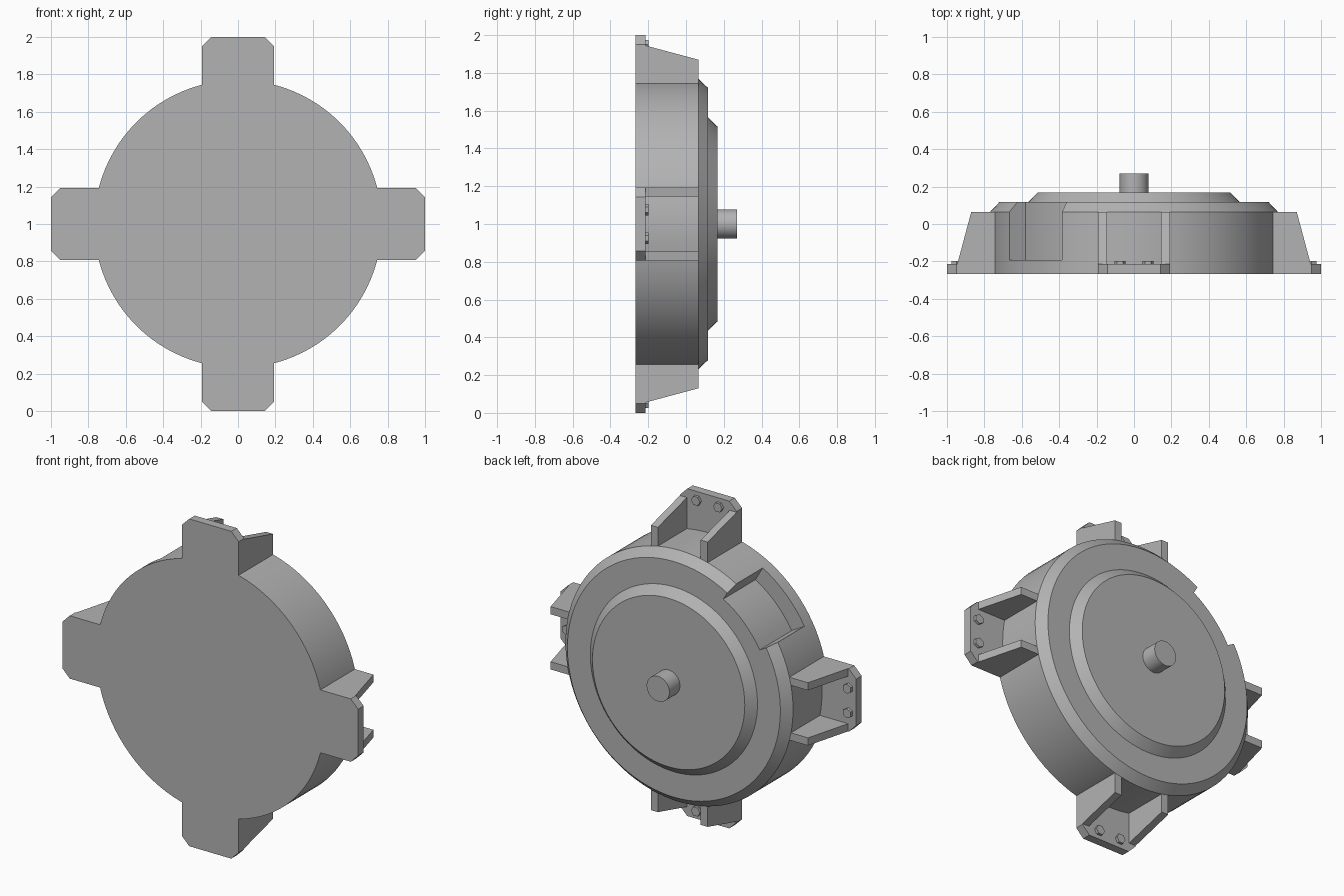
import bpy, bmesh
from math import sin, cos, pi, radians
from mathutils import Matrix

if "Cube" in bpy.data.objects:
    bpy.data.objects.remove(bpy.data.objects["Cube"])

SEG = 96
FRONT, PLATE_BACK, RIM = -0.268, -0.215, 0.065
BODY_R = 0.769
CENTRE = Matrix.Translation((0, 0, 1))

grey = bpy.data.materials.new("plain grey")
grey.use_nodes = True
colour = (0.45, 0.45, 0.45, 1)
grey.diffuse_color = colour
grey.node_tree.nodes["Principled BSDF"].inputs["Base Color"].default_value = colour


def arc(radius, start, end, steps):
    """Points (x, z) along an arc, angles in degrees."""
    angles = [radians(start + (end - start) * i / steps) for i in range(steps + 1)]
    return [(radius * cos(a), radius * sin(a)) for a in angles]


def loft(name, rings, matrix=Matrix()):
    """Closed solid through a stack of equal-length 3D rings."""
    bm = bmesh.new()
    loops = [[bm.verts.new(p) for p in ring] for ring in rings]
    n = len(loops[0])
    for low, high in zip(loops, loops[1:]):
        for i in range(n):
            j = (i + 1) % n
            bm.faces.new((low[i], low[j], high[j], high[i]))
    bm.faces.new(loops[0])
    bm.faces.new(loops[-1])
    bm.transform(CENTRE @ matrix)
    bmesh.ops.recalc_face_normals(bm, faces=bm.faces)
    mesh = bpy.data.meshes.new(name)
    bm.to_mesh(mesh)
    bm.free()
    mesh.materials.append(grey)
    obj = bpy.data.objects.new(name, mesh)
    bpy.context.collection.objects.link(obj)
    return obj


def prism(name, outline, y0, y1, matrix=Matrix()):
    return loft(name, [[(x, y, z) for x, z in outline] for y in (y0, y1)], matrix)


def turned(name, profile, segments=SEG):
    """Solid of revolution about the y axis from (radius, y) pairs."""
    return loft(name, [[(x, y, z) for x, z in arc(r, 0, 360, segments)[:-1]]
                       for r, y in profile])


def select(obj):
    bpy.ops.object.select_all(action='DESELECT')
    obj.select_set(True)
    bpy.context.view_layer.objects.active = obj


def combine(target, tool, operation):
    """Apply a boolean and discard the tool."""
    mod = target.modifiers.new("combine", 'BOOLEAN')
    mod.operation, mod.solver, mod.object = operation, 'EXACT', tool
    select(target)
    bpy.ops.object.modifier_apply(modifier=mod.name)
    bpy.data.objects.remove(tool)


def smooth(obj):
    select(obj)
    bpy.ops.object.shade_smooth_by_angle(angle=radians(25))


# Round housing with a bevelled back rim
housing = turned("housing", [(BODY_R, FRONT), (BODY_R, RIM), (0.72, 0.117)])

# Four mounting arms: chamfered plate, two sloping gussets, two hex bolts
plate = [(-0.192, 0.6), (0.192, 0.6), (0.192, 0.95), (0.142, 1),
         (-0.142, 1), (-0.192, 0.95)]
gusset = [(0.7, -0.24), (0.945, -0.24), (0.945, PLATE_BACK), (0.87, RIM), (0.7, RIM)]
for name, turn in (("top", 0), ("left", 90), ("bottom", 180), ("right", 270)):
    spin = Matrix.Rotation(radians(turn), 4, 'Y')
    combine(housing, prism("arm_plate", plate, FRONT, PLATE_BACK, spin), 'UNION')
    for side in (-1, 1):
        sides = [[(side * x, y, z) for z, y in gusset] for x in (0.145, 0.192)]
        combine(housing, loft("gusset", sides, spin), 'UNION')
        hexagon = [(x + side * 0.075, z + 0.949) for x, z in arc(0.03, 0, 360, 6)[:-1]]
        prism(f"{name}_bolt_{'a' if side < 0 else 'b'}", hexagon,
              PLATE_BACK - 0.01, -0.198, spin)

# Recess in the rim at the upper right
sector = arc(0.67, 120, 150, 8) + arc(0.9, 150, 120, 8)
combine(housing, prism("recess_cutter", sector, -0.192, 0.3), 'DIFFERENCE')
smooth(housing)

# Raised back cover and output shaft
smooth(turned("back_cover", [(0.565, 0.11), (0.565, 0.117), (0.515, 0.168)]))
smooth(turned("shaft", [(0.077, 0.16), (0.077, 0.27)], 48))
